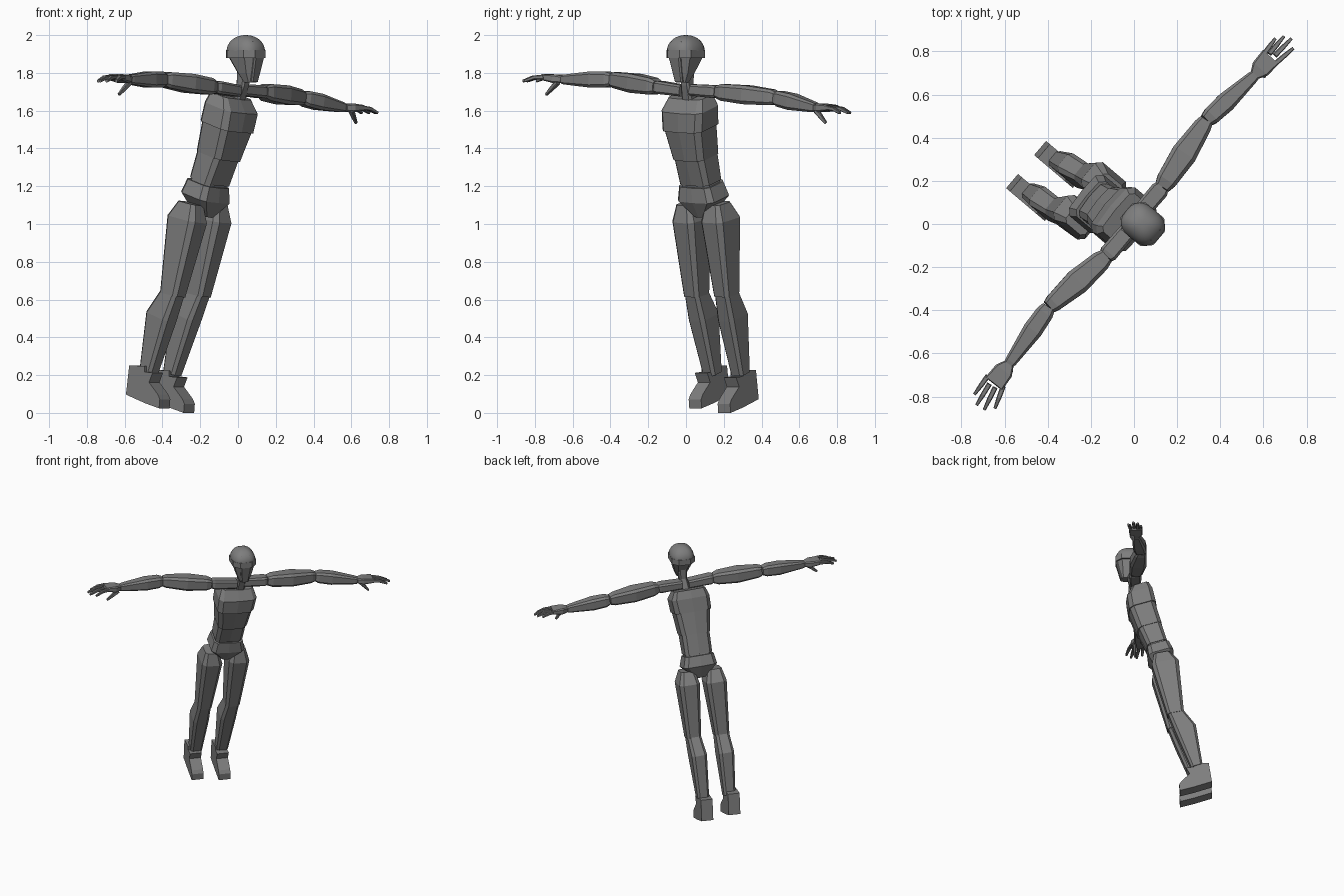
import bpy, bmesh, math
from mathutils import Vector, Matrix

cube = bpy.data.objects.get("Cube")
if cube:
    bpy.data.objects.remove(cube, do_unlink=True)

grey = bpy.data.materials.new("mid_grey")
grey.use_nodes = True
colour = (0.21, 0.21, 0.21, 1)
grey.diffuse_color = colour
grey.node_tree.nodes["Principled BSDF"].inputs["Base Color"].default_value = colour

# The figure faces forward and to its left side of the grid
YAW = Matrix.Rotation(math.radians(-40.3), 3, 'Z')
UP = Vector((0, 0, 1))
SIDE = YAW @ Vector((0, 1, 0))


def body(f, s, z):
    """Point given by forward, leftward and height."""
    return YAW @ Vector((f, s, z))


def finish(name, bm):
    bmesh.ops.recalc_face_normals(bm, faces=bm.faces)
    mesh = bpy.data.meshes.new(name)
    bm.to_mesh(mesh)
    bm.free()
    mesh.materials.append(grey)
    obj = bpy.data.objects.new(name, mesh)
    bpy.context.scene.collection.objects.link(obj)
    return obj


def outline(a, b, cut, ridge, rounded):
    """Chamfered rectangle, optionally ridged front and back, or a rounded square."""
    if rounded:
        pts = []
        for i in range(24):
            t = math.tau * i / 24
            c, s = math.cos(t), math.sin(t)
            pts.append((a * math.copysign(abs(c) ** 0.75, c),
                        b * math.copysign(abs(s) ** 0.75, s)))
        return pts
    k = cut * min(a, b)
    front = [(a, k - b), (a, b - k)]
    if ridge:
        front.insert(1, (a * ridge, 0))
    half = front + [(a - k, b)]
    half = [(a - k, -b)] + half
    return half + [(-x, -y) for x, y in half]


def loft(name, sections, hint, cut=0.35, ridge=0, rounded=False, axis=None):
    """Skin a row of (centre, half depth, half width) sections."""
    d = axis or (sections[-1][0] - sections[0][0]).normalized()
    w = (hint - d * hint.dot(d)).normalized()
    v = w.cross(d)
    bm = bmesh.new()
    rings = [[bm.verts.new(c + v * x + w * y)
              for x, y in outline(a, b, cut, ridge, rounded)] for c, a, b in sections]
    n = len(rings[0])
    for lo, hi in zip(rings, rings[1:]):
        for i in range(n):
            j = (i + 1) % n
            bm.faces.new((lo[i], lo[j], hi[j], hi[i]))
    bm.faces.new(rings[0])
    bm.faces.new(rings[-1])
    return finish(name, bm)


def trunk(name, rows, **kw):
    return loft(name, [(body(f, s, z), a, b) for f, s, z, a, b in rows], SIDE, **kw)


def limb(name, start, end, rows):
    """Arm-like piece: rows of (fraction along, half depth, half height)."""
    return loft(name, [(start.lerp(end, t), a, b) for t, a, b in rows], UP)


# Torso
lean = body(0.3, 0.06, 0.95).normalized()
trunk("chest", [(-.06, -.02, 1.515, .1, .135), (-.04, -.007, 1.615, .095, .14),
                (-.045, -.005, 1.68, .062, .115)], cut=.3, ridge=1.08, axis=lean)
trunk("ribs", [(-.112, -.028, 1.36, .088, .106), (-.058, -.02, 1.52, .093, .127)],
      cut=.3, ridge=1.08, axis=lean)
trunk("belly", [(-.165, -.038, 1.225, .074, .1), (-.112, -.028, 1.37, .082, .102)],
      cut=.3, ridge=1.08, axis=lean)
trunk("waist", [(-.172, -.04, 1.205, .07, .095), (-.16, -.038, 1.235, .07, .095)], axis=lean)
trunk("pelvis", [(-.205, -.045, 1.05, .05, .035), (-.192, -.041, 1.14, .092, .124),
                 (-.172, -.04, 1.215, .08, .106)], cut=.3, ridge=1.06, axis=lean)
trunk("neck", [(-.02, .012, 1.65, .035, .035), (.015, .022, 1.74, .028, .028),
               (.025, .024, 1.85, .035, .035)])

# Head
trunk("jaw", [(.062, .027, 1.75, .026, .032), (.05, .027, 1.80, .05, .052),
              (.032, .026, 1.89, .088, .076)], cut=.45, axis=UP)
trunk("head_band", [(.032, .026, 1.88, .1, .085), (.032, .026, 1.922, .1, .085)],
      cut=.5, axis=UP)
trunk("face_plate", [(.076, .027, 1.752, .022, .026), (.105, .026, 1.88, .026, .04),
                     (.098, .026, 1.965, .012, .036)], cut=.3, axis=UP)
dome = [(.032, .026, 1.915 + .085 * math.sin(t), .097 * math.cos(t) + .003,
         .083 * math.cos(t) + .003) for t in [math.pi / 2 * i / 8 for i in range(9)]]
skull = trunk("skull", dome, rounded=True, axis=UP)
bpy.ops.object.select_all(action='DESELECT')
skull.select_set(True)
bpy.context.view_layer.objects.active = skull
bpy.ops.object.shade_smooth_by_angle(angle=math.radians(40))

# Legs and feet: hip, knee and ankle offsets to each side
FOOT = [(-.56, .085), (-.537, .24), (-.43, .235), (-.43, .205), (-.375, .2),
        (-.4, .15), (-.338, .085), (-.325, .06), (-.33, .012), (-.43, .04)]
for label, hip, knee, ankle, sole, lift in (("right", -.15, -.181, -.2, -.214, .012),
                                            ("left", .05, .028, -.005, -.013, -.012)):
    trunk(label + "_thigh", [(-.30, knee, .625, .06, .052), (-.225, hip, 1.025, .098, .075),
                             (-.2, hip, 1.11, .06, .05)])
    trunk(label + "_calf", [(-.452, ankle, .21, .042, .042),
                            (-.37, (knee + ankle) / 2, .51, .078, .056),
                            (-.30, knee, .635, .056, .049)])
    bm = bmesh.new()
    walls = [[bm.verts.new(body(f, sole + e, z + lift)) for f, z in FOOT]
             for e in (-.043, .043)]
    for wall in walls:
        bm.faces.new(wall)
    for i in range(len(FOOT)):
        j = (i + 1) % len(FOOT)
        bm.faces.new((walls[0][i], walls[0][j], walls[1][j], walls[1][i]))
    finish(label + "_foot", bm)

# Arms: neck side, shoulder, elbow, wrist, knuckles, thumb root, thumb tip, then fingertips
ARMS = {
    "right": ([(-.01, -.01, 1.705), (-.13, -.15, 1.725), (-.395, -.385, 1.765),
               (-.58, -.65, 1.765), (-.65, -.74, 1.778), (-.575, -.68, 1.75),
               (-.63, -.74, 1.685)],
              [(-.74, -.79), (-.73, -.84), (-.695, -.862), (-.645, -.855)], 1.757),
    "left": ([(.015, .035, 1.71), (.13, .17, 1.7), (.335, .48, 1.668),
              (.56, .69, 1.615), (.635, .775, 1.615), (.6, .69, 1.6),
              (.625, .74, 1.535)],
             [(.655, .86), (.695, .87), (.73, .86), (.738, .815)], 1.588),
}
for label, (joints, tips, tip_z) in ARMS.items():
    inner, shoulder, elbow, wrist, knuckle, thumb, thumb_tip = map(Vector, joints)
    limb(label + "_shoulder", inner, shoulder, [(0, .04, .03), (.9, .043, .034), (1, .035, .028)])
    limb(label + "_upper_arm", shoulder, elbow,
         [(0, .036, .032), (.1, .048, .044), (.5, .06, .05), (.92, .042, .042), (1, .033, .032)])
    limb(label + "_forearm", elbow, wrist,
         [(0, .032, .03), (.1, .042, .041), (.4, .046, .043), (.95, .028, .026), (1, .024, .022)])
    limb(label + "_palm", wrist, knuckle,
         [(0, .025, .019), (.35, .046, .023), (1, .049, .015)])
    limb(label + "_thumb", thumb, thumb_tip, [(0, .014, .014), (.5, .011, .011), (1, .007, .007)])
    tips = [Vector((x, y, tip_z)) for x, y in tips]
    middle = sum(tips, Vector()) / len(tips)
    for i, tip in enumerate(tips):
        spread = tip - middle
        root = knuckle + spread * .75
        bend = root.lerp(tip, .5) + UP * .008
        loft(f"{label}_finger_{i + 1}",
             [(root, .012, .012), (bend, .011, .01), (tip, .007, .007)], UP)
